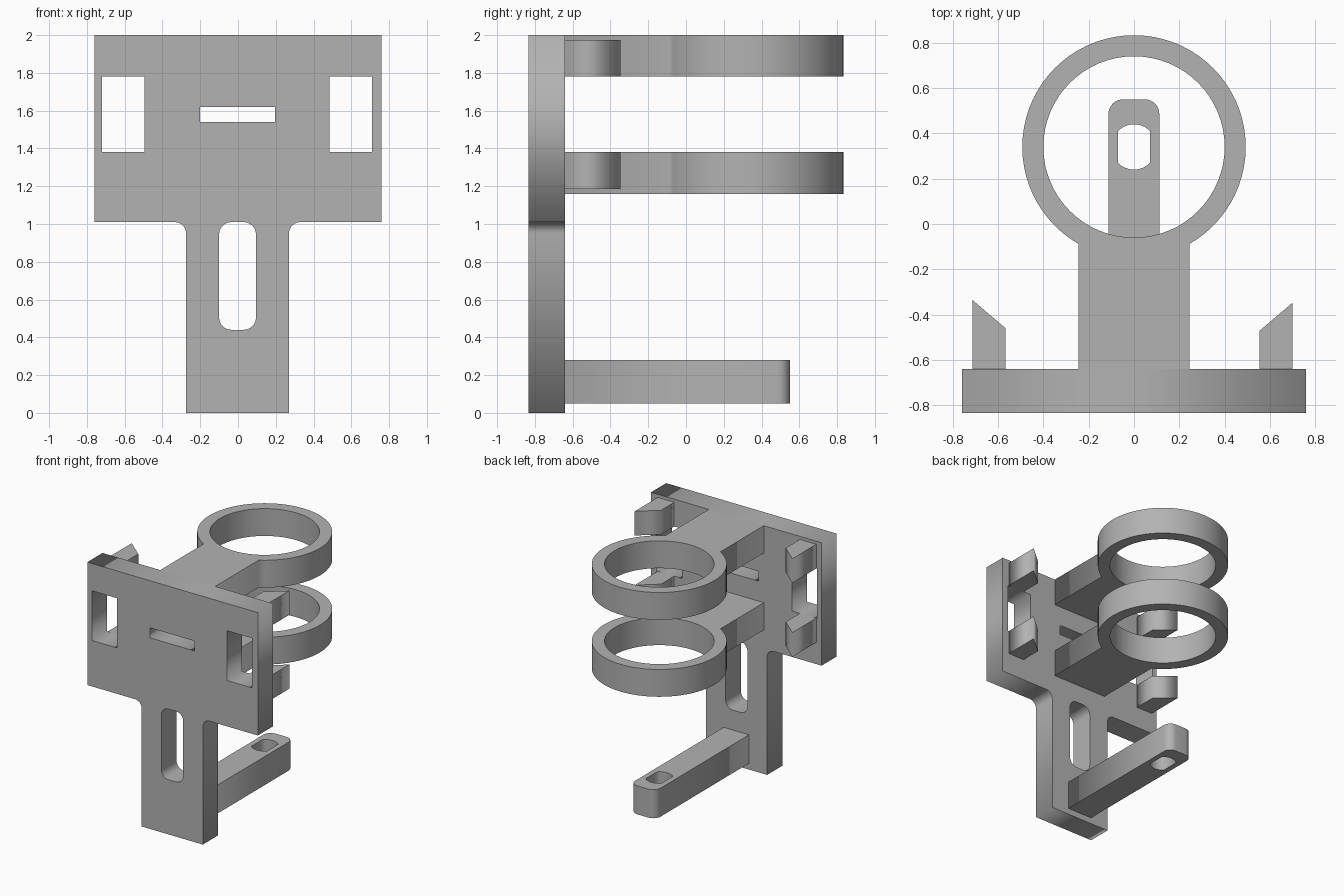
import bpy
import bmesh
from math import radians, pi, asin, cos, sin
from mathutils import Matrix, Vector

cube = bpy.data.objects.get("Cube")
if cube:
    bpy.data.objects.remove(cube, do_unlink=True)

grey = bpy.data.materials.new("plain grey")
grey.use_nodes = True
colour = (0.45, 0.45, 0.45, 1)
grey.diffuse_color = colour
grey.node_tree.nodes["Principled BSDF"].inputs["Base Color"].default_value = colour


def arc(cx, cy, r, start, end, steps):
    """Points along a circular arc, angles in radians."""
    turn = (end - start) / steps
    return [(cx + r * cos(start + turn * i), cy + r * sin(start + turn * i))
            for i in range(steps + 1)]


def rect(x0, x1, y0, y1):
    return [(x0, y0), (x1, y0), (x1, y1), (x0, y1)]


def rounded(points, radius, corners):
    """Replace the listed corners of an outline by tangent arcs (right angles)."""
    out = []
    for i, p in enumerate(points):
        here = Vector(p)
        if i not in corners:
            out.append(p)
            continue
        a = (Vector(points[i - 1]) - here).normalized() * radius
        b = (Vector(points[(i + 1) % len(points)]) - here).normalized() * radius
        for k in range(9):
            t = k / 8 * pi / 2
            out.append(tuple(here + a * (1 - sin(t)) + b * (1 - cos(t))))
    return out


def prism(name, loops, low, high, upright=False):
    """Extrude an outline with holes along z, or along y when upright."""
    curve = bpy.data.curves.new(name, "CURVE")
    curve.dimensions = "2D"
    curve.fill_mode = "BOTH"
    curve.extrude = (high - low) / 2
    for loop in loops:
        spline = curve.splines.new("POLY")
        spline.points.add(len(loop) - 1)
        for point, (x, y) in zip(spline.points, loop):
            point.co = (x, y, 0, 1)
        spline.use_cyclic_u = True
    helper = bpy.data.objects.new(name + " outline", curve)
    bpy.context.collection.objects.link(helper)
    bpy.context.view_layer.update()
    evaluated = helper.evaluated_get(bpy.context.evaluated_depsgraph_get())
    mesh = bpy.data.meshes.new_from_object(evaluated)
    bpy.data.objects.remove(helper, do_unlink=True)

    # Place the solid and weld the caps to the walls
    middle = (low + high) / 2
    if upright:
        place = Matrix.Translation((0, middle, 0)) @ Matrix.Rotation(radians(90), 4, "X")
    else:
        place = Matrix.Translation((0, 0, middle))
    bm = bmesh.new()
    bm.from_mesh(mesh)
    bm.transform(place)
    bmesh.ops.remove_doubles(bm, verts=bm.verts, dist=0.0005)
    bmesh.ops.dissolve_limit(bm, angle_limit=0.01, verts=bm.verts, edges=bm.edges)
    bmesh.ops.recalc_face_normals(bm, faces=bm.faces)
    bm.to_mesh(mesh)
    bm.free()
    mesh.name = name
    mesh.materials.clear()
    mesh.materials.append(grey)
    obj = bpy.data.objects.new(name, mesh)
    bpy.context.collection.objects.link(obj)
    return obj


FRONT, BACK = -0.833, -0.64

# Back plate: wide head on a narrow stem, with windows and slots
outline = rounded([(-0.275, 0), (0.27, 0), (0.27, 1.01), (0.76, 1.01),
                   (0.76, 2), (-0.76, 2), (-0.76, 1.01), (-0.275, 1.01)], 0.06, (2, 7))
stem_slot = rounded(rect(-0.1, 0.095, 0.44, 1.01), 0.065, range(4))
prism("mounting_plate",
      [outline, stem_slot, rect(-0.2, 0.195, 1.54, 1.62),
       rect(-0.72, -0.495, 1.38, 1.78), rect(0.485, 0.71, 1.38, 1.78)],
      FRONT, BACK, upright=True)

# Two ring holders, each a ring joined to a flat arm
CY, OUTER, INNER, HALF = 0.34, 0.493, 0.4, 0.245
neck = asin(HALF / OUTER)
ring = [(-HALF, BACK), (HALF, BACK)]
ring += arc(0, CY, OUTER, -pi / 2 + neck, 1.5 * pi - neck, 60)
hole = arc(0, CY, INNER, 0, 2 * pi, 64)[:-1]
for name, z in (("lower_ring_holder", 1.16), ("upper_ring_holder", 1.78)):
    prism(name, [ring, hole], z, z + 0.22)

# Bottom arm with rounded tip and a flat-sided hole
arm = rounded(rect(-0.113, 0.112, BACK, 0.55), 0.065, (2, 3))
flat = asin(0.07 / 0.1)
arm_hole = (arc(0, CY, 0.1, pi / 2 - flat, pi / 2 + flat, 10)
            + arc(0, CY, 0.1, 1.5 * pi - flat, 1.5 * pi + flat, 10))
prism("bottom_arm", [arm, arm_hole], 0.05, 0.28)

# Bevelled hooks above and below each window
for side, outer, inner, tip in (("right", -0.713, -0.567, -0.335),
                                ("left", 0.7, 0.553, -0.347)):
    hook = [(outer, BACK), (inner, BACK), (inner, tip - 0.125), (outer, tip)]
    for level, z in (("lower", 1.185), ("upper", 1.78)):
        prism(f"{side}_{level}_hook", [hook], z, z + 0.195)
